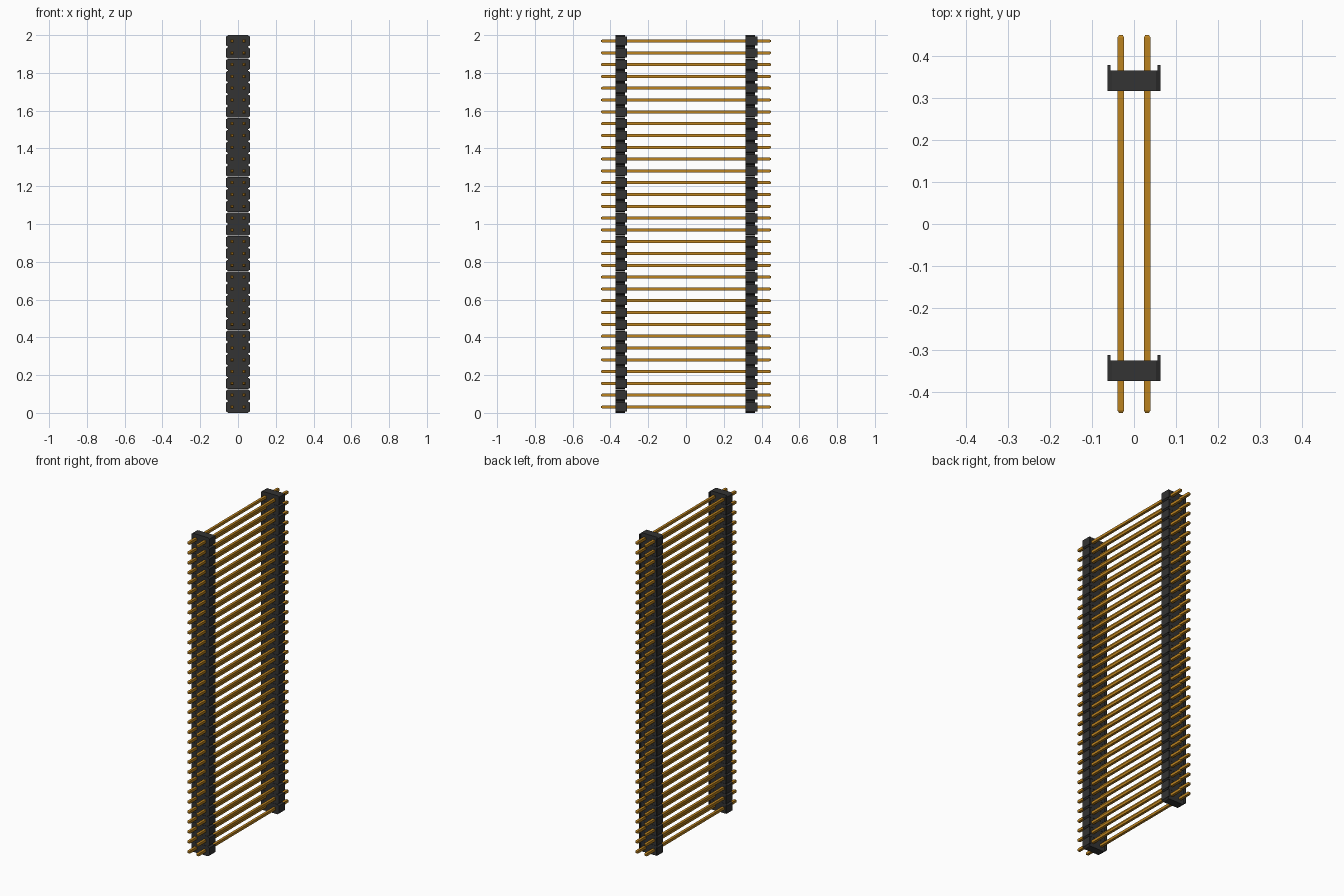
import bpy
import bmesh

cube = bpy.data.objects.get("Cube")
if cube:
    bpy.data.objects.remove(cube, do_unlink=True)

ROWS = 32
PITCH = 2 / ROWS
HALF = PITCH / 2 - 0.0004      # half height of one housing unit


def material(name, color, rough, metal=0.0):
    m = bpy.data.materials.new(name)
    m.use_nodes = True
    m.diffuse_color = color
    b = m.node_tree.nodes["Principled BSDF"]
    b.inputs["Base Color"].default_value = color
    b.inputs["Roughness"].default_value = rough
    b.inputs["Metallic"].default_value = metal
    return m


black = material("black plastic", (0.033, 0.033, 0.033, 1), 0.6)
gold = material("gold metal", (0.50, 0.225, 0.014, 1), 0.5)


def loft(bm, rings):
    """Closed solid through a list of matching rings of points."""
    loops = [[bm.verts.new(p) for p in r] for r in rings]
    n = len(loops[0])
    for a, b in zip(loops, loops[1:]):
        for i in range(n):
            j = (i + 1) % n
            bm.faces.new((a[i], a[j], b[j], b[i]))
    bm.faces.new(loops[0][::-1])
    bm.faces.new(loops[-1])


def prism(bm, profile, y0, y1):
    """Extrude an (x, z) profile along y."""
    loft(bm, [[(x, y, z) for x, z in profile] for y in (y0, y1)])


def stacked(name, bm, mat, loc):
    """Finish a unit and repeat it up the column."""
    bmesh.ops.recalc_face_normals(bm, faces=bm.faces)
    me = bpy.data.meshes.new(name)
    bm.to_mesh(me)
    bm.free()
    me.materials.append(mat)
    ob = bpy.data.objects.new(name, me)
    ob.location = loc
    bpy.context.collection.objects.link(ob)
    arr = ob.modifiers.new("rows", 'ARRAY')
    arr.count = ROWS
    arr.use_relative_offset = False
    arr.use_constant_offset = True
    arr.constant_offset_displace = (0, 0, PITCH)
    return ob


# Housings: eight-sided units with a thin lip along each side at the back
W, WE, CH = 0.0625, 0.052, 0.007
octagon = [(-W, -HALF + CH), (-WE, -HALF), (WE, -HALF), (W, -HALF + CH),
           (W, HALF - CH), (WE, HALF), (-WE, HALF), (-W, HALF - CH)]
for name, y in (("front_housing", -0.373), ("back_housing", 0.316)):
    bm = bmesh.new()
    prism(bm, octagon, 0, 0.049)
    for s in (-1, 1):
        h = HALF - CH
        lip = [(s * 0.0555, -h), (s * W, -h), (s * W, h), (s * 0.0555, h)]
        prism(bm, lip, 0.048, 0.0615)
    stacked(name, bm, black, (0, y, PITCH / 2))

# Long square pins with tapered tips, two columns
R, TIP, LEN = 0.008, 0.0045, 0.449
for name, x in (("left_pins", 0.0312), ("right_pins", -0.0312)):
    bm = bmesh.new()
    rings = []
    for y, r in ((-LEN, TIP), (-LEN + 0.006, R), (LEN - 0.006, R), (LEN, TIP)):
        rings.append([(-r, y, -r), (r, y, -r), (r, y, r), (-r, y, r)])
    loft(bm, rings)
    stacked(name, bm, gold, (x, 0, PITCH / 2))
